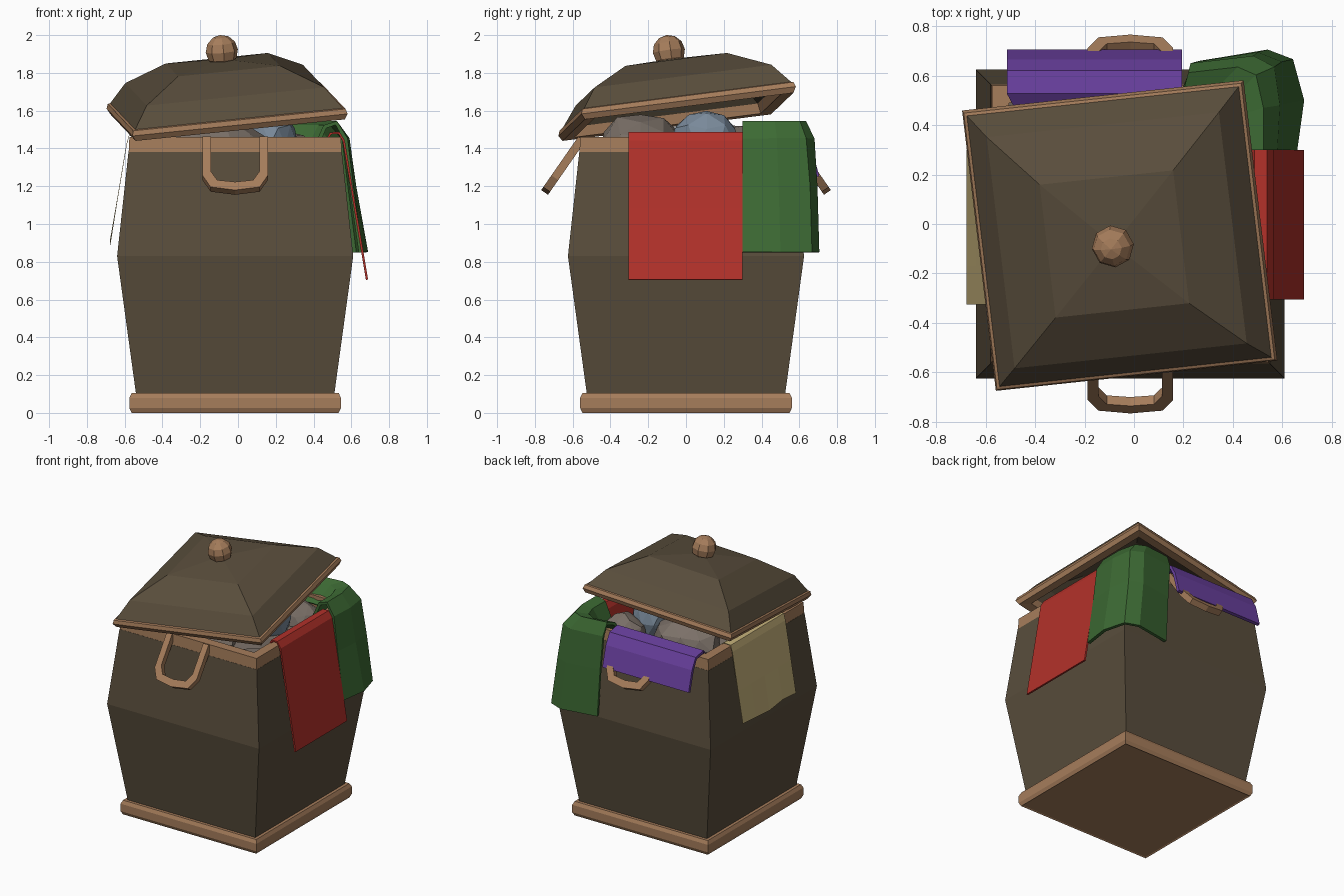
import bpy, bmesh, math, random
from mathutils import Matrix, Vector

if "Cube" in bpy.data.objects:
    bpy.data.objects.remove(bpy.data.objects["Cube"])

random.seed(4)
CX = -0.015  # basket centre in x


def material(name, rgb):
    m = bpy.data.materials.new(name)
    m.diffuse_color = (*rgb, 1)
    m.use_nodes = True
    m.node_tree.nodes["Principled BSDF"].inputs["Base Color"].default_value = m.diffuse_color
    return m


WICKER = material("dark_wicker", (0.100, 0.075, 0.045))
TRIM = material("tan_trim", (0.38, 0.205, 0.105))
RED = material("red_cloth", (0.45, 0.031, 0.023))
GREEN = material("green_cloth", (0.046, 0.145, 0.034))
PURPLE = material("purple_cloth", (0.140, 0.050, 0.34))
KHAKI = material("khaki_cloth", (0.56, 0.44, 0.195))
BLUE = material("blue_grey_cloth", (0.19, 0.25, 0.32))
TAUPE = material("taupe_cloth", (0.20, 0.165, 0.14))


def finish(bm, name, mats, matrix=None):
    bmesh.ops.remove_doubles(bm, verts=bm.verts, dist=1e-5)
    bmesh.ops.recalc_face_normals(bm, faces=bm.faces)
    me = bpy.data.meshes.new(name)
    bm.to_mesh(me)
    bm.free()
    for m in mats:
        me.materials.append(m)
    ob = bpy.data.objects.new(name, me)
    bpy.context.collection.objects.link(ob)
    if matrix:
        ob.matrix_world = matrix
    return ob


def skin(bm, rows, closed=False, bands=None):
    """Join rows of points with quads; bands gives a material per strip."""
    vs = [[bm.verts.new(p) for p in r] for r in rows]
    n = len(rows[0])
    for k in range(len(rows) - 1):
        for i in range(n if closed else n - 1):
            j = (i + 1) % n
            f = bm.faces.new((vs[k][i], vs[k][j], vs[k + 1][j], vs[k + 1][i]))
            f.material_index = bands[k] if bands else 0


def square_loft(name, profile, mats, bands=None, matrix=None):
    """Square-plan solid from (half width, height) points."""
    bm = bmesh.new()
    rows = [[(sx * h, sy * h, z) for sx, sy in ((-1, -1), (1, -1), (1, 1), (-1, 1))]
            for h, z in profile]
    skin(bm, rows, True, bands)
    bmesh.ops.dissolve_degenerate(bm, dist=1e-6, edges=bm.edges)
    return finish(bm, name, mats, matrix)


def sheet(name, rows, mat, thick):
    """Open cloth surface thickened with solidify."""
    bm = bmesh.new()
    skin(bm, rows)
    ob = finish(bm, name, [mat])
    mod = ob.modifiers.new("thickness", 'SOLIDIFY')
    mod.thickness = thick
    mod.offset = 0
    return ob


at_centre = Matrix.Translation((CX, 0, 0))

# Basket: hollow bulging body, foot trim and rim
square_loft("basket_body",
            [(0, 0.02), (0.52, 0.02), (0.525, 0.10), (0.625, 0.83), (0.565, 1.38),
             (0.50, 1.38), (0.55, 0.83), (0.48, 0.15), (0, 0.15)],
            [WICKER], None, at_centre)
square_loft("foot_trim",
            [(0, 0.005), (0.54, 0.005), (0.548, 0), (0.56, 0.025), (0.56, 0.08),
             (0.548, 0.105), (0.51, 0.105)],
            [TRIM], None, at_centre)
square_loft("rim_trim",
            [(0.49, 1.375), (0.564, 1.375), (0.56, 1.46), (0.49, 1.46), (0.49, 1.375)],
            [TRIM], None, at_centre)

# Handles: U-shaped bars leaning out at front and back
outer = [(-0.173, 0), (-0.173, 0.25), (-0.13, 0.325), (0, 0.345), (0.13, 0.325), (0.173, 0.25), (0.173, 0)]
inner = [(-0.128, 0), (-0.128, 0.225), (-0.095, 0.28), (0, 0.292), (0.095, 0.28), (0.128, 0.225), (0.128, 0)]
along = Vector((0, -0.57, -0.82))
across = Vector((0, -0.82, 0.57))
for name, turn in (("front_handle", 0), ("back_handle", math.pi)):
    bm = bmesh.new()
    loops = []
    for pts, t in ((outer, 0.022), (outer, -0.022), (inner, -0.022), (inner, 0.022), (outer, 0.022)):
        loops.append([Vector((u, -0.552, 1.45)) + along * v + across * t for u, v in pts])
    skin(bm, loops)
    finish(bm, name, [TRIM], at_centre @ Matrix.Rotation(turn, 4, 'Z'))

# Lid: turned and tipped, with trimmed edge and hollow underside
normal = Vector((-0.088, -0.138, 1)).normalized()
tilt = Vector((0, 0, 1)).rotation_difference(normal).to_matrix().to_4x4()
lid_frame = (Matrix.Translation((-0.056, -0.044, 1.577)) @ tilt
             @ Matrix.Rotation(math.radians(6.5), 4, 'Z'))
square_loft("lid",
            [(0, 0.30), (0.273, 0.27), (0.475, 0.16), (0.556, 0.050), (0.568, 0.046),
             (0.576, 0.020), (0.560, -0.010), (0.50, -0.004), (0.49, 0.05), (0.43, 0.13),
             (0.25, 0.235), (0, 0.26)],
            [WICKER, TRIM], [0, 0, 0, 1, 1, 1, 1, 1, 0, 0, 0], lid_frame)

# Lid knob
bm = bmesh.new()
bmesh.ops.create_uvsphere(bm, u_segments=8, v_segments=6, radius=0.086)
finish(bm, "lid_knob", [TRIM], lid_frame @ Matrix.Translation((0, 0, 0.343)))


# Clothes hung over one side: path is (outward, height), a..b along the side
def drape(name, path, a, b, place, mat, thick, taper=0.0, cuts=1):
    rows = []
    for d, z in path:
        k = taper if z > 1.3 and d < 0.5 else 0
        rows.append([place(d, a + k + (b - a - 2 * k) * i / cuts,
                           z + (0.012 * math.sin(i * 2.1) if cuts > 1 and z < 1 else 0))
                     for i in range(cuts + 1)])
    return sheet(name, rows, mat, thick)


drape("red_cloth", [(0.45, 1.25), (0.485, 1.44), (0.505, 1.48), (0.55, 1.482), (0.575, 1.44),
                    (0.635, 1.08), (0.698, 0.705)],
      -0.305, 0.30, lambda d, s, z: (CX + d, s, z), RED, 0.012)
drape("khaki_cloth", [(0.44, 1.36), (0.485, 1.455), (0.51, 1.47), (0.562, 1.467), (0.575, 1.42),
                      (0.622, 1.14), (0.662, 0.90)],
      -0.325, 0.30, lambda d, s, z: (CX - d, s, z), KHAKI, 0.003, 0, 4)
drape("purple_cloth", [(0.42, 1.36), (0.48, 1.455), (0.53, 1.49), (0.615, 1.475), (0.655, 1.40),
                       (0.695, 1.25)],
      -0.515, 0.195, lambda d, s, z: (s, d, z), PURPLE, 0.022, 0.03)

# Green cloth wrapped over the back right corner
green_rows = [
    (1.40, [(0.41, 0.30), (0.41, 0.42), (0.37, 0.46), (0.31, 0.48), (0.19, 0.48)]),
    (1.515, [(0.46, 0.30), (0.46, 0.45), (0.43, 0.54), (0.36, 0.58), (0.20, 0.55)]),
    (1.535, [(0.52, 0.30), (0.52, 0.47), (0.49, 0.60), (0.42, 0.63), (0.22, 0.61)]),
    (1.45, [(0.57, 0.30), (0.58, 0.48), (0.56, 0.63), (0.48, 0.67), (0.23, 0.64)]),
    (1.20, [(0.60, 0.30), (0.615, 0.49), (0.59, 0.65), (0.50, 0.685), (0.25, 0.645)]),
    (0.85, [(0.65, 0.30), (0.678, 0.50), (0.635, 0.66), (0.54, 0.695), (0.27, 0.65)]),
]
sheet("green_cloth", [[(x, y, z) for x, y in pts] for z, pts in green_rows], GREEN, 0.022)


# Crumpled laundry inside
def lump(name, centre, size, mat):
    bm = bmesh.new()
    bmesh.ops.create_icosphere(bm, subdivisions=2, radius=1)
    for v in bm.verts:
        v.co = v.co * random.uniform(0.9, 1.05)
        v.co = Vector((v.co.x * size[0], v.co.y * size[1], v.co.z * size[2]))
    finish(bm, name, [mat], Matrix.Translation(centre))


lump("blue_bundle", (0.17, 0.11, 1.42), (0.15, 0.19, 0.19), BLUE)
lump("taupe_bundle_front", (-0.12, -0.24, 1.37), (0.30, 0.24, 0.22), TAUPE)
lump("taupe_bundle_back", (-0.15, 0.20, 1.36), (0.26, 0.22, 0.18), TAUPE)
lump("taupe_bundle_corner", (0.27, 0.33, 1.34), (0.15, 0.13, 0.15), TAUPE)

bm = bmesh.new()
bmesh.ops.create_grid(bm, x_segments=6, y_segments=6, size=0.5)
for v in bm.verts:
    v.co.z = random.uniform(1.30, 1.40)
finish(bm, "laundry_pile", [TAUPE], at_centre)
